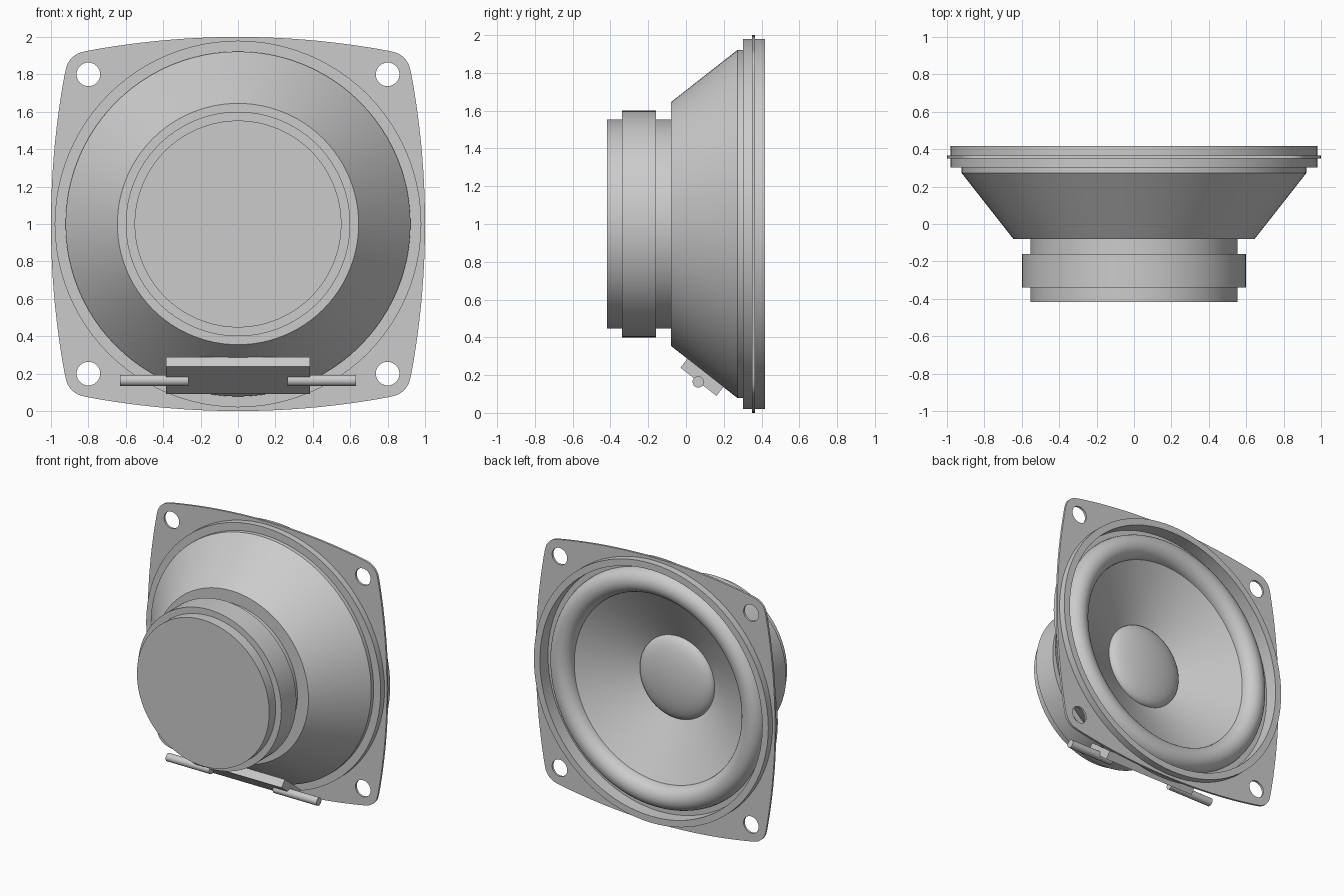
import bpy, bmesh, math
from mathutils import Matrix, Vector

if "Cube" in bpy.data.objects:
    bpy.data.objects.remove(bpy.data.objects["Cube"])

grey = bpy.data.materials.new("grey")
grey.diffuse_color = (0.6, 0.6, 0.6, 1)
grey.use_nodes = True
grey.node_tree.nodes["Principled BSDF"].inputs["Base Color"].default_value = grey.diffuse_color


def finish(ob):
    ob.data.materials.clear()
    ob.data.materials.append(grey)
    bpy.ops.object.select_all(action='DESELECT')
    ob.select_set(True)
    bpy.context.view_layer.objects.active = ob
    bpy.ops.object.shade_smooth_by_angle(angle=math.radians(25))
    return ob


def from_bmesh(name, bm):
    bmesh.ops.recalc_face_normals(bm, faces=bm.faces[:])
    me = bpy.data.meshes.new(name)
    bm.to_mesh(me)
    bm.free()
    ob = bpy.data.objects.new(name, me)
    bpy.context.collection.objects.link(ob)
    return finish(ob)


def lathe(name, profile, seg=96):
    """Spin (radius, y) points around the speaker axis at z = 1."""
    bm = bmesh.new()
    vs = [bm.verts.new((r, y, 1)) for r, y in profile]
    es = [bm.edges.new(p) for p in zip(vs, vs[1:])]
    bmesh.ops.spin(bm, geom=vs + es, cent=(0, 0, 1), axis=(0, 1, 0),
                   angle=math.tau, steps=seg, use_duplicate=False)
    bmesh.ops.remove_doubles(bm, verts=bm.verts[:], dist=1e-4)
    return from_bmesh(name, bm)


# magnet stack: back plate, wider magnet, top plate
lathe("magnet", [(0, -.417), (.553, -.417), (.553, -.34), (.6, -.34), (.6, -.16),
                 (.553, -.16), (.553, -.08), (0, -.08)])

# conical basket with rim, roll surround, paper cone and dust cap
roll = [(.80 + .09 * math.cos(a), .32 + .09 * math.sin(a))
        for a in (math.pi * i / 16 for i in range(17))]
cap_r, cap_h = .31, .09
cap = [(cap_r * math.cos(a), .10 + cap_h * math.sin(a))
       for a in (math.pi / 2 * i / 12 for i in range(12))] + [(0, .10 + cap_h)]
lathe("basket", [(.5, -.08), (.645, -.08), (.922, .273), (.922, .303), (.98, .303),
                 (.98, .417), (.93, .417), (.93, .32), (.89, .32)])
lathe("surround", roll)
lathe("paper_cone", [(.71, .32), (cap_r, .10)])
lathe("dust_cap", cap)


# mounting flange: bulged square outline with screw holes and a round opening
def circle(cx, cy, r, n):
    return [(cx + r * math.cos(math.tau * i / n), cy + r * math.sin(math.tau * i / n))
            for i in range(n)]


half, sag = .81, .075
big = (half ** 2 + sag ** 2) / (2 * sag)
side = []
for i in range(25):                                   # bulged top edge
    x = half - 2 * half * i / 24
    side.append((x, 1 - big + math.sqrt(big ** 2 - x ** 2)))
for i in range(1, 8):                                 # rounded corner
    a = math.pi / 2 + math.radians(10) + math.radians(70) * i / 8
    side.append((-.805 + .118 * math.cos(a), .805 + .118 * math.sin(a)))
outline = []
for k in range(4):
    c, s = math.cos(k * math.pi / 2), math.sin(k * math.pi / 2)
    outline += [(c * x - s * y, s * x + c * y) for x, y in side]
loops = [outline, circle(0, 0, .95, 96)]
loops += [circle(sx * .8, sy * .8, .063, 32) for sx in (-1, 1) for sy in (-1, 1)]

cu = bpy.data.curves.new("flange", 'CURVE')
cu.dimensions, cu.fill_mode, cu.extrude = '2D', 'BOTH', .008
for pts in loops:
    sp = cu.splines.new('POLY')
    sp.points.add(len(pts) - 1)
    for p, (x, y) in zip(sp.points, pts):
        p.co = (x, y, 0, 1)
    sp.use_cyclic_u = True
flange = bpy.data.objects.new("flange", cu)
bpy.context.collection.objects.link(flange)
flange.matrix_world = Matrix.Translation((0, .358, 1)) @ Matrix.Rotation(math.pi / 2, 4, 'X')
bpy.ops.object.select_all(action='DESELECT')
flange.select_set(True)
bpy.context.view_layer.objects.active = flange
bpy.ops.object.convert(target='MESH')
finish(bpy.context.view_layer.objects.active)

# terminal block lying against the basket slope
tilt = math.atan2(-.275, .35)
bm = bmesh.new()
bmesh.ops.create_cube(bm, size=1, matrix=Matrix.Translation((0, .085, .189))
                      @ Matrix.Rotation(tilt, 4, 'X') @ Matrix.Diagonal((.77, .242, .062, 1)))
from_bmesh("terminal_block", bm)

# terminal pins
for side_name, sx in (("left", -1), ("right", 1)):
    bm = bmesh.new()
    bmesh.ops.create_cone(bm, cap_ends=True, segments=32, radius1=.03, radius2=.03, depth=.365,
                          matrix=Matrix.Translation((sx * .448, .065, .164))
                          @ Matrix.Rotation(math.pi / 2, 4, 'Y'))
    from_bmesh("terminal_pin_" + side_name, bm)
